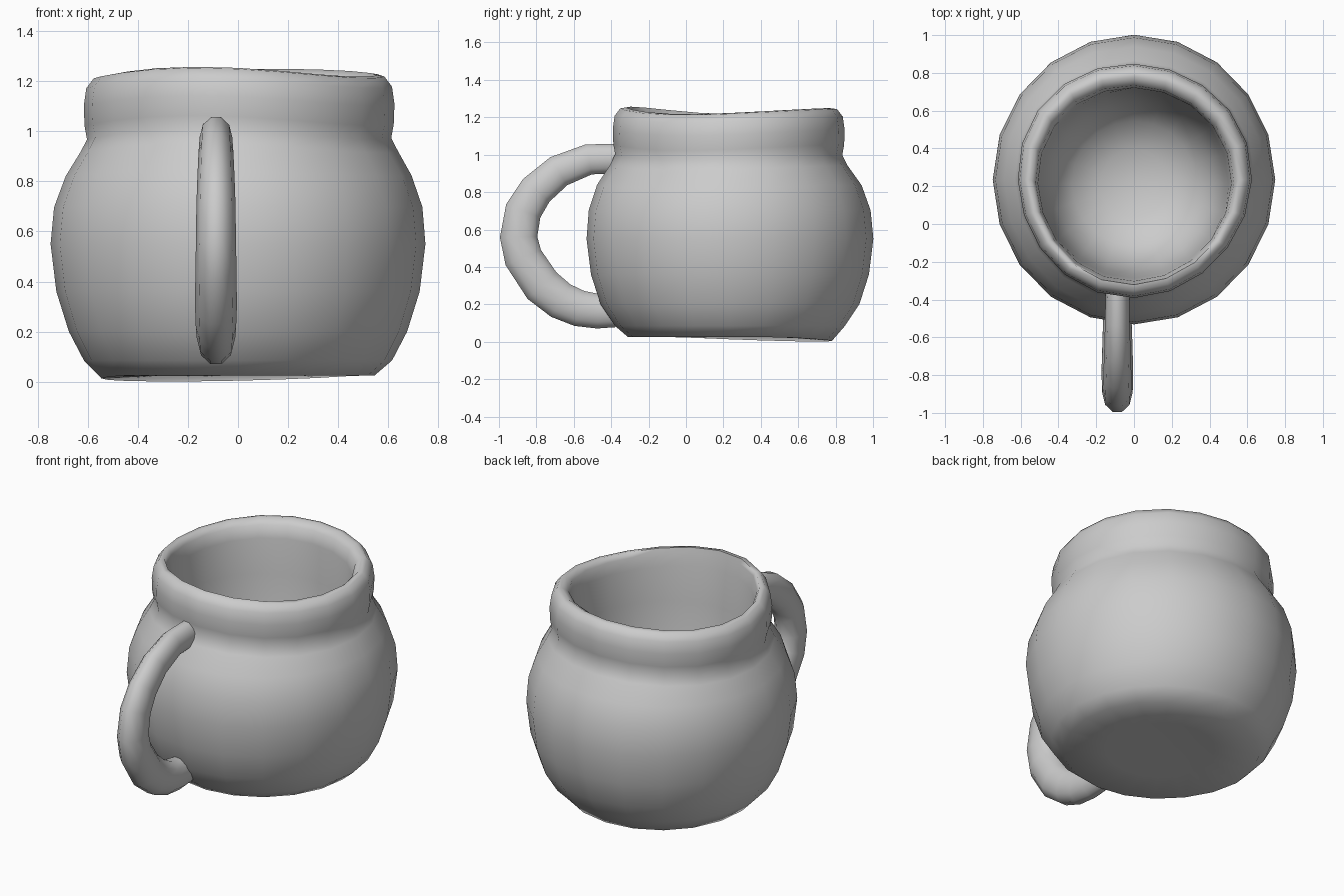
import bpy, bmesh, math

if "Cube" in bpy.data.objects:
    bpy.data.objects.remove(bpy.data.objects["Cube"])

SEG = 20
CY = 0.235  # body axis sits behind the origin, leaving room for the handle

# Profile: radius, height, waviness; runs from base edge over the rim to the inner bowl
PROFILE = [
    (0.30, 0.027, 0.0), (0.545, 0.025, 0.0), (0.615, 0.085, 0.0), (0.675, 0.20, 0.0),
    (0.725, 0.36, 0.0), (0.748, 0.55, 0.0), (0.735, 0.70, 0.2), (0.69, 0.83, 0.5),
    (0.635, 0.93, 0.9), (0.607, 0.985, 1.0), (0.617, 1.04, 1.0), (0.62, 1.12, 1.0),
    (0.61, 1.19, 1.0), (0.58, 1.23, 1.0), (0.55, 1.235, 1.0), (0.525, 1.205, 1.0),
    (0.512, 1.13, 0.8), (0.50, 0.92, 0.3), (0.48, 0.62, 0.0), (0.43, 0.38, 0.0),
    (0.33, 0.24, 0.0), (0.18, 0.17, 0.0),
]


def smooth(obj, angle):
    bpy.ops.object.select_all(action='DESELECT')
    obj.select_set(True)
    bpy.context.view_layer.objects.active = obj
    bpy.ops.object.shade_smooth_by_angle(angle=math.radians(angle))


# Mug body, a slightly uneven hand-made lathe shape
bm = bmesh.new()
rings = []
for i, (r, z, w) in enumerate(PROFILE):
    ring = []
    for k in range(SEG):
        a = 2 * math.pi * k / SEG
        rr = r + 0.008 * w * math.sin(3 * a + 0.6)
        zz = z + w * (0.018 * math.cos(2 * a - 2.6) + 0.004 * math.sin(3 * a + 1))
        if i == 1:  # base edge sags towards the back left
            zz -= 0.024 * max(0, math.cos(a - math.radians(120)))
        stretch = 1.025 if 2 < i < 8 else 1.0
        cy = CY if i < 15 else 0.215
        ring.append(bm.verts.new((rr * math.cos(a), cy + rr * stretch * math.sin(a), zz)))
    rings.append(ring)
for lo, hi in zip(rings, rings[1:]):
    for k in range(SEG):
        n = (k + 1) % SEG
        bm.faces.new((lo[k], lo[n], hi[n], hi[k]))
for ring, z in ((rings[0], 0.03), (rings[-1], 0.15)):
    centre = bm.verts.new((0, CY, z))
    for k in range(SEG):
        bm.faces.new((ring[k], ring[(k + 1) % SEG], centre))
bmesh.ops.recalc_face_normals(bm, faces=bm.faces)
mesh = bpy.data.meshes.new("mug_body")
bm.to_mesh(mesh)
bm.free()
body = bpy.data.objects.new("mug_body", mesh)
bpy.context.collection.objects.link(body)
smooth(body, 80)

# Handle, a round tube swept along a loop: y, z, radius
PATH = [
    (-0.34, 0.98, 0.082), (-0.52, 0.975, 0.086), (-0.68, 0.912, 0.092),
    (-0.80, 0.81, 0.098), (-0.87, 0.70, 0.103), (-0.895, 0.56, 0.105),
    (-0.87, 0.45, 0.108), (-0.77, 0.30, 0.11), (-0.67, 0.22, 0.106),
    (-0.57, 0.178, 0.102), (-0.47, 0.163, 0.097), (-0.38, 0.165, 0.092),
]
curve = bpy.data.curves.new("handle", 'CURVE')
curve.dimensions = '3D'
curve.bevel_depth = 1.0
curve.bevel_resolution = 3
curve.use_fill_caps = True
spline = curve.splines.new('POLY')
spline.points.add(len(PATH) - 1)
for p, (y, z, r) in zip(spline.points, PATH):
    p.co = (0, y, z, 1)
    p.radius = r
handle = bpy.data.objects.new("handle", curve)
handle.location.x = -0.088
handle.scale.x = 0.76
bpy.context.collection.objects.link(handle)
bpy.ops.object.select_all(action='DESELECT')
handle.select_set(True)
bpy.context.view_layer.objects.active = handle
bpy.ops.object.convert(target='MESH')
smooth(bpy.context.view_layer.objects.active, 70)
